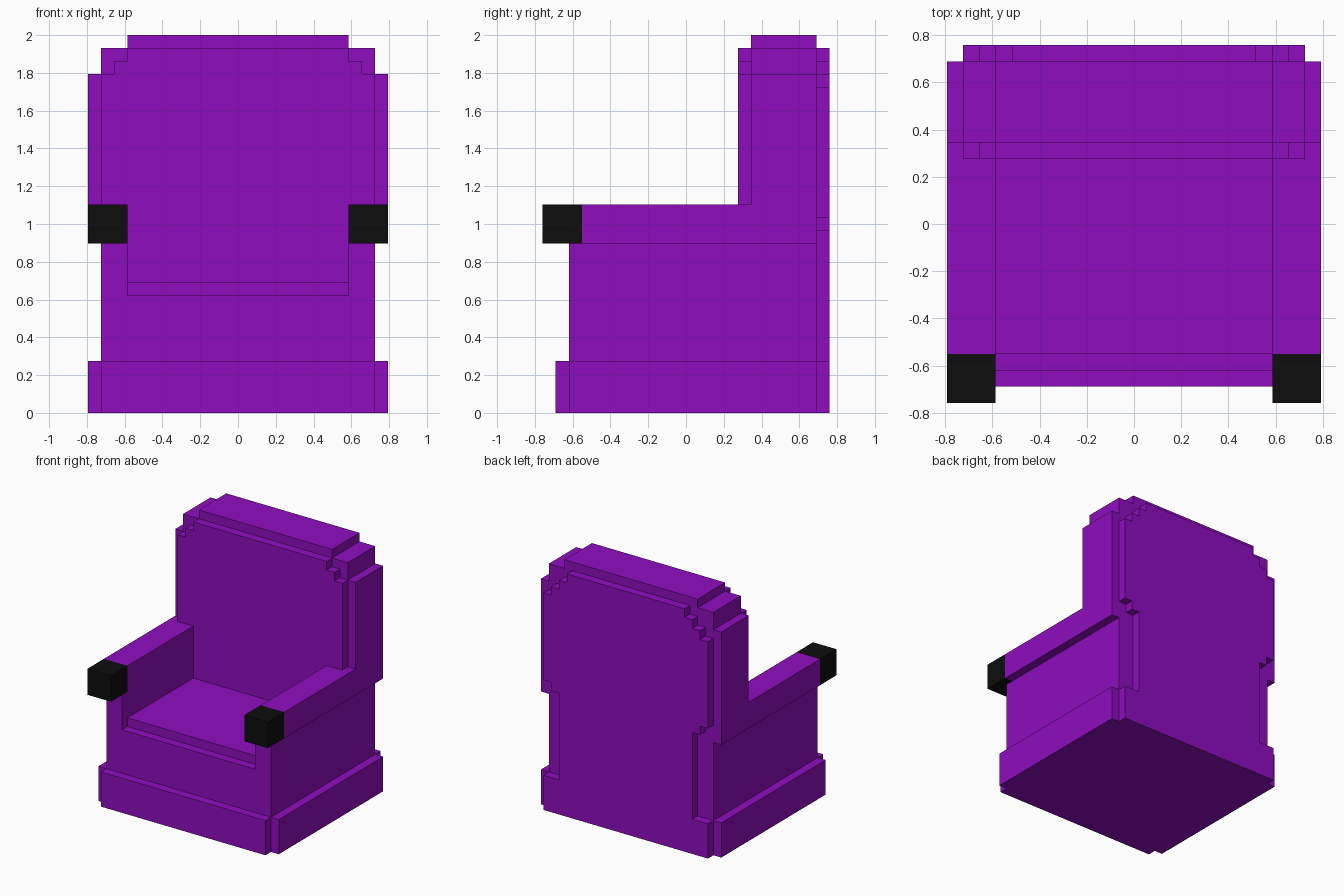
import bpy
import bmesh

U = 2 / 29  # one grid step; all sizes below are in steps

if "Cube" in bpy.data.objects:
    bpy.data.objects.remove(bpy.data.objects["Cube"])


def make_material(name, color):
    mat = bpy.data.materials.new(name)
    mat.use_nodes = True
    mat.diffuse_color = color
    node = next(n for n in mat.node_tree.nodes if n.type == "BSDF_PRINCIPLED")
    node.inputs["Base Color"].default_value = color
    return mat


purple = make_material("purple fabric", (0.275, 0.004, 0.521, 1))
black = make_material("black", (0.004, 0.004, 0.004, 1))


def prism(name, outline, y, mat=purple):
    """Extrude an x-z outline from y[0] to y[1]."""
    bm = bmesh.new()
    face = bm.faces.new([bm.verts.new((x * U, y[0] * U, z * U)) for x, z in outline])
    ext = bmesh.ops.extrude_face_region(bm, geom=[face])
    moved = [v for v in ext["geom"] if isinstance(v, bmesh.types.BMVert)]
    bmesh.ops.translate(bm, verts=moved, vec=(0, (y[1] - y[0]) * U, 0))
    bmesh.ops.recalc_face_normals(bm, faces=bm.faces)
    mesh = bpy.data.meshes.new(name)
    bm.to_mesh(mesh)
    bm.free()
    mesh.materials.append(mat)
    obj = bpy.data.objects.new(name, mesh)
    bpy.context.collection.objects.link(obj)


def block(name, x, y, z, mat=purple):
    prism(name, [(x[0], z[0]), (x[1], z[0]), (x[1], z[1]), (x[0], z[1])], y, mat)


def centred(name, half, y, z):
    block(name, (-half, half), y, z)


def pair(name, x, y, z, mat=purple):
    block("left_" + name, x, y, z, mat)
    block("right_" + name, (-x[1], -x[0]), y, z, mat)


def stepped_panel(name, bottom, steps, y):
    """Symmetric panel; each step is (half width, top height), bottom to top."""
    side, z = [], bottom
    for half, top in steps:
        side += [(half, z), (half, top)]
        z = top
    prism(name, side + [(-x, h) for x, h in reversed(side)], y)


# Base and seat
centred("seat_body", 10.5, (-9, 10), (0, 9))
centred("base_front_trim", 10.5, (-10, -9), (0, 4))
pair("base_side_trim", (10.5, 11.5), (-9, 10), (0, 4))
centred("seat_cushion", 8.5, (-8, 5), (9, 10))

# Arms with dark front caps
pair("arm_wall", (8.5, 10.5), (-9, 5), (9, 13))
pair("armrest", (8.5, 11.5), (-8, 5), (13, 16))
pair("armrest_cap", (8.5, 11.5), (-11, -8), (13, 16), black)

# Backrest core, side wings and top crest
centred("backrest_core", 10.5, (5, 10), (9, 28))
pair("backrest_wing", (10.5, 11.5), (5, 10), (13, 26))
centred("backrest_crest", 8.5, (5, 10), (28, 29))

# Stepped panels on the front and rear of the backrest
stepped_panel("backrest_front_panel", 10,
              [(8.5, 16), (10.5, 26), (9.5, 27), (8.5, 28)], (4, 5))
stepped_panel("backrest_rear_panel", 0,
              [(10.5, 4), (8.5, 14), (9.5, 15), (10.5, 25),
               (9.5, 26), (8.5, 27), (7.5, 28)], (10, 11))
